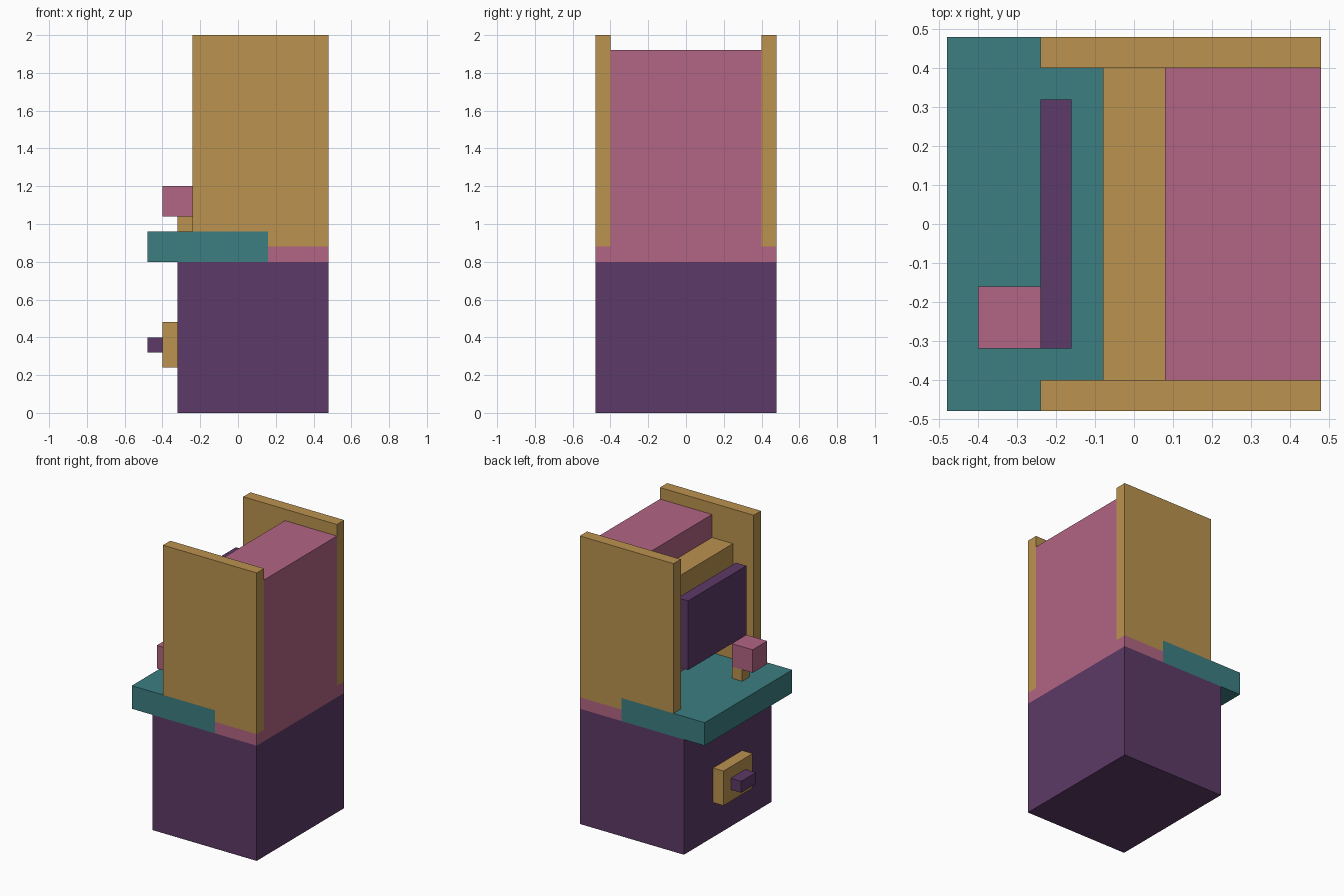
import bpy
import bmesh

cube = bpy.data.objects.get("Cube")
if cube:
    bpy.data.objects.remove(cube, do_unlink=True)


def linear(c):
    c /= 255
    return c / 12.92 if c <= 0.04045 else ((c + 0.055) / 1.055) ** 2.4


def make_material(name, rgb):
    colour = tuple(linear(c) for c in rgb) + (1.0,)
    m = bpy.data.materials.new(name)
    m.use_nodes = True
    m.diffuse_color = colour
    bsdf = m.node_tree.nodes["Principled BSDF"]
    bsdf.inputs["Base Color"].default_value = colour
    bsdf.inputs["Roughness"].default_value = 0.8
    return m


gold = make_material("ochre", (187, 147, 79))
pink = make_material("rose", (178, 101, 131))
teal = make_material("teal", (60, 126, 129))
purple = make_material("plum", (93, 58, 103))


def extrude_profile(name, points, y0, y1, mat):
    """Extrude an (x, z) outline along y."""
    bm = bmesh.new()
    face = bm.faces.new([bm.verts.new((x, y0, z)) for x, z in points])
    ext = bmesh.ops.extrude_face_region(bm, geom=[face])
    verts = [g for g in ext["geom"] if isinstance(g, bmesh.types.BMVert)]
    bmesh.ops.translate(bm, verts=verts, vec=(0, y1 - y0, 0))
    bmesh.ops.recalc_face_normals(bm, faces=bm.faces)
    mesh = bpy.data.meshes.new(name)
    bm.to_mesh(mesh)
    bm.free()
    mesh.materials.append(mat)
    obj = bpy.data.objects.new(name, mesh)
    bpy.context.scene.collection.objects.link(obj)
    return obj


def box(name, xs, ys, zs, mat):
    (x0, x1), (z0, z1) = xs, zs
    return extrude_profile(name, [(x0, z0), (x1, z0), (x1, z1), (x0, z1)], *ys, mat)


# Lower cabinet, control deck and the slab behind the deck
box("base_cabinet", (-0.32, 0.48), (-0.48, 0.48), (0, 0.8), purple)
box("control_deck", (-0.48, 0.16), (-0.48, 0.48), (0.8, 0.96), teal)
box("rear_slab", (0.16, 0.48), (-0.48, 0.48), (0.8, 0.88), pink)

# Upper body, screen surround and screen
box("upper_body", (0.08, 0.48), (-0.4, 0.4), (0.88, 1.92), pink)
box("screen_surround", (-0.08, 0.08), (-0.4, 0.4), (1.12, 1.76), gold)
box("screen", (-0.24, -0.16), (-0.32, 0.32), (1.2, 1.68), purple)

# Side panels, stepped over the deck
side = [(-0.24, 0.96), (0.16, 0.96), (0.16, 0.88), (0.48, 0.88), (0.48, 2), (-0.24, 2)]
extrude_profile("right_side_panel", side, -0.48, -0.4, gold)
extrude_profile("left_side_panel", side, 0.4, 0.48, gold)

# Control stick
box("stick_shaft", (-0.32, -0.24), (-0.24, -0.16), (0.96, 1.04), gold)
box("stick_knob", (-0.4, -0.24), (-0.32, -0.16), (1.04, 1.2), pink)

# Plate and handle on the lower cabinet
box("door_plate", (-0.4, -0.32), (-0.16, 0.16), (0.24, 0.48), gold)
box("door_handle", (-0.48, -0.4), (-0.08, 0.08), (0.32, 0.4), purple)
